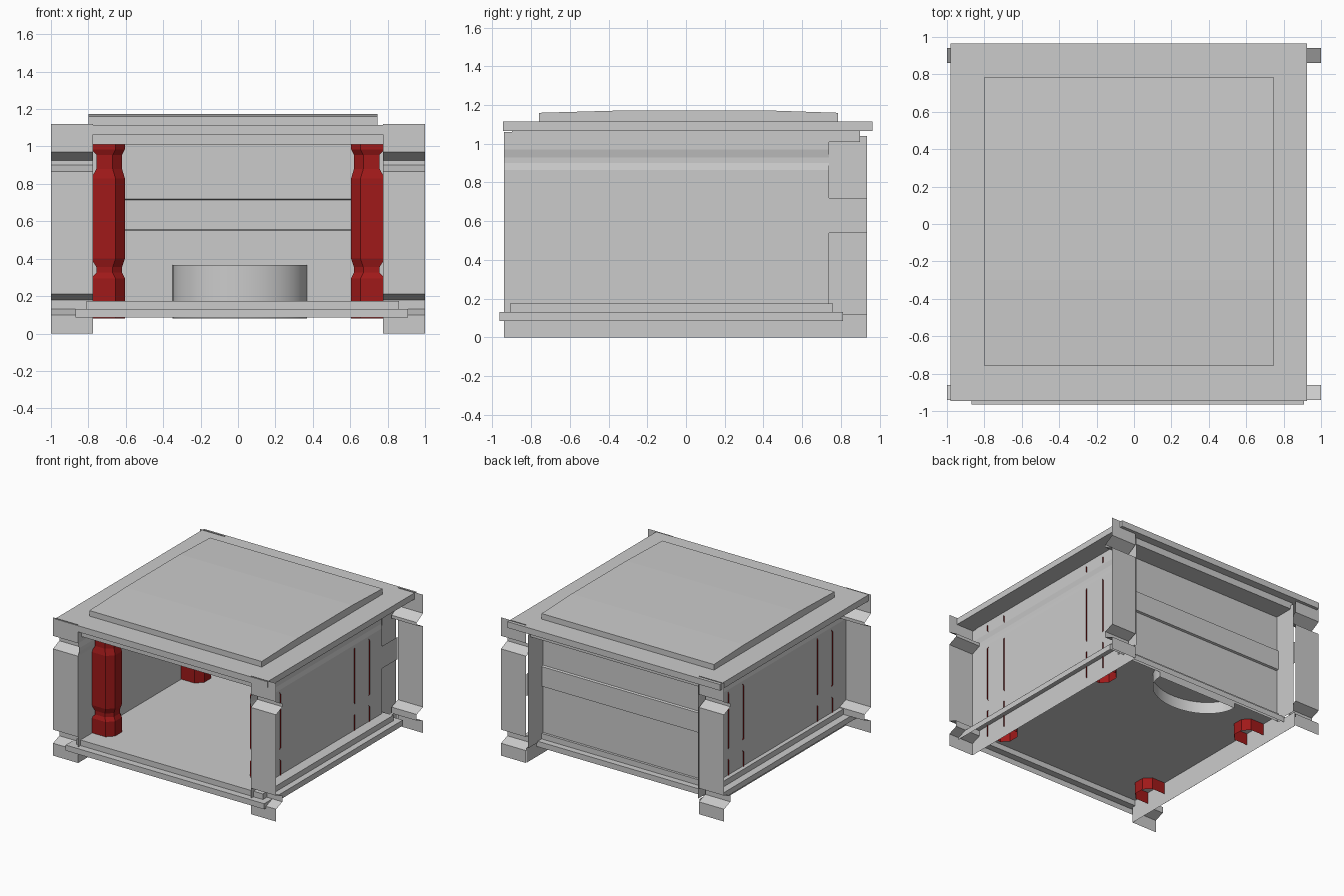
import bpy, bmesh
from math import sin, cos, pi

if "Cube" in bpy.data.objects:
    bpy.data.objects.remove(bpy.data.objects["Cube"])

red = bpy.data.materials.new("red_paint")
red.diffuse_color = (0.35, 0.01, 0.01, 1)
red.use_nodes = True
red.node_tree.nodes["Principled BSDF"].inputs["Base Color"].default_value = red.diffuse_color


def loft(name, rings, closed=True, cap_start=False, cap_end=False, mat=None):
    """Skin a row of equal-length point rings, optionally capping the ends."""
    bm = bmesh.new()
    vs = [[bm.verts.new(p) for p in r] for r in rings]
    n = len(vs[0])
    for a, b in zip(vs, vs[1:]):
        for i in range(n if closed else n - 1):
            j = (i + 1) % n
            bm.faces.new((a[i], a[j], b[j], b[i]))
    if cap_start:
        bm.faces.new(vs[0][::-1])
    if cap_end:
        bm.faces.new(vs[-1])
    bmesh.ops.recalc_face_normals(bm, faces=bm.faces)
    me = bpy.data.meshes.new(name)
    bm.to_mesh(me)
    bm.free()
    ob = bpy.data.objects.new(name, me)
    bpy.context.collection.objects.link(ob)
    if mat:
        me.materials.append(mat)
    return ob


def rect(x0, x1, y0, y1, z):
    return [(x0, y0, z), (x1, y0, z), (x1, y1, z), (x0, y1, z)]


def sheet_x(name, prof, x0, x1):
    """Open (y, z) profile extruded along x."""
    return loft(name, [[(x, y, z) for y, z in prof] for x in (x0, x1)], closed=False)


def sheet_y(name, prof, y0, y1):
    """Open (x, z) profile extruded along y."""
    return loft(name, [[(x, y, z) for x, z in prof] for y in (y0, y1)], closed=False)


# Corner posts: folded strips with two grooves
post = [(.94, 1.12), (.94, .97), (.86, .925), (.86, .90), (.94, .865),
        (.94, .21), (.86, .18), (.86, .13), (.94, .10), (.94, 0)]
for sx, side in ((-1, "left"), (1, "right")):
    for sy, end in ((-1, "front"), (1, "back")):
        sheet_x(f"{end}_{side}_corner_post", [(sy * y, z) for y, z in post], sx * .775, sx * 1.0)

    # Side walls with a shallow upper groove
    wall = [(.775, 1.06), (.775, .97), (.767, .93), (.767, .90), (.775, .865), (.775, 0)]
    sheet_y(f"{side}_wall", [(sx * x, z) for x, z in wall], -.94, .74)
    # Rear returns joining the side wall, back wall and post
    sheet_y(f"{side}_rear_tongue", [(sx * .775, .72), (sx * .775, .54)], .74, .935)
    sheet_y(f"{side}_rear_return", [(sx * .762, 1.04), (sx * .762, .12)], .74, .935)
    sheet_y(f"{side}_rear_foot", [(sx * .775, .12), (sx * .775, 0)], .74, .935)

    # Red half-octagon columns, open toward the wall and slightly poking through it
    full, neck = (.785, .605, .095), (.757, .62, .082)
    levels = [(.08, full), (.295, full), (.325, neck), (.355, neck), (.40, full),
              (.83, full), (.88, neck), (.955, neck), (.985, full), (1.03, full)]
    for cy, end in ((-.665, "front"), (.475, "back")):
        rings = []
        for z, (xo, xi, w) in levels:
            half = [(xo, -w), (xi + .05, -w), (xi, -w * .45),
                    (xi, w * .45), (xi + .05, w), (xo, w)]
            rings.append([(sx * x, cy + y, z) for x, y in half])
        loft(f"{end}_{side}_column", rings, closed=False, mat=red)

# Back wall with a raised middle band
sheet_x("back_wall", [(.74, 1.04), (.74, .72), (.757, .715), (.757, .555),
                      (.74, .55), (.74, .12)], -.775, .775)

# Half-round platform against the back wall
arc = [(.01 + .36 * cos(pi * i / 24), .74 - .28 * sin(pi * i / 24)) for i in range(25)]
drum = loft("half_round_platform", [[(x, y, z) for x, y in arc] for z in (.08, .365)], cap_end=True)
bpy.context.view_layer.objects.active = drum
drum.select_set(True)
bpy.ops.object.shade_smooth_by_angle()

# Floor: stepped tray, open underneath
loft("floor_tray", [rect(-.87, .91, -.965, .81, .085),
                    rect(-.87, .91, -.965, .81, .13),
                    rect(-.81, .86, -.91, .76, .13),
                    rect(-.81, .86, -.91, .76, .175)], cap_end=True)

# Roof: narrow lower layer stepping out to the wide slab
loft("roof_slab", [rect(-.78, .775, -.90, .90, 1.01),
                   rect(-.78, .775, -.90, .90, 1.065),
                   rect(-.98, .925, -.945, .965, 1.065),
                   rect(-.98, .925, -.945, .965, 1.115)], cap_start=True, cap_end=True)

# Slightly crowned roof panel
crown = [(-.76, 1.11), (-.76, 1.16), (-.3, 1.173), (.4, 1.173), (.785, 1.16), (.785, 1.11)]
loft("roof_panel", [[(x, y, z) for y, z in crown] for x in (-.80, .745)],
     cap_start=True, cap_end=True)
